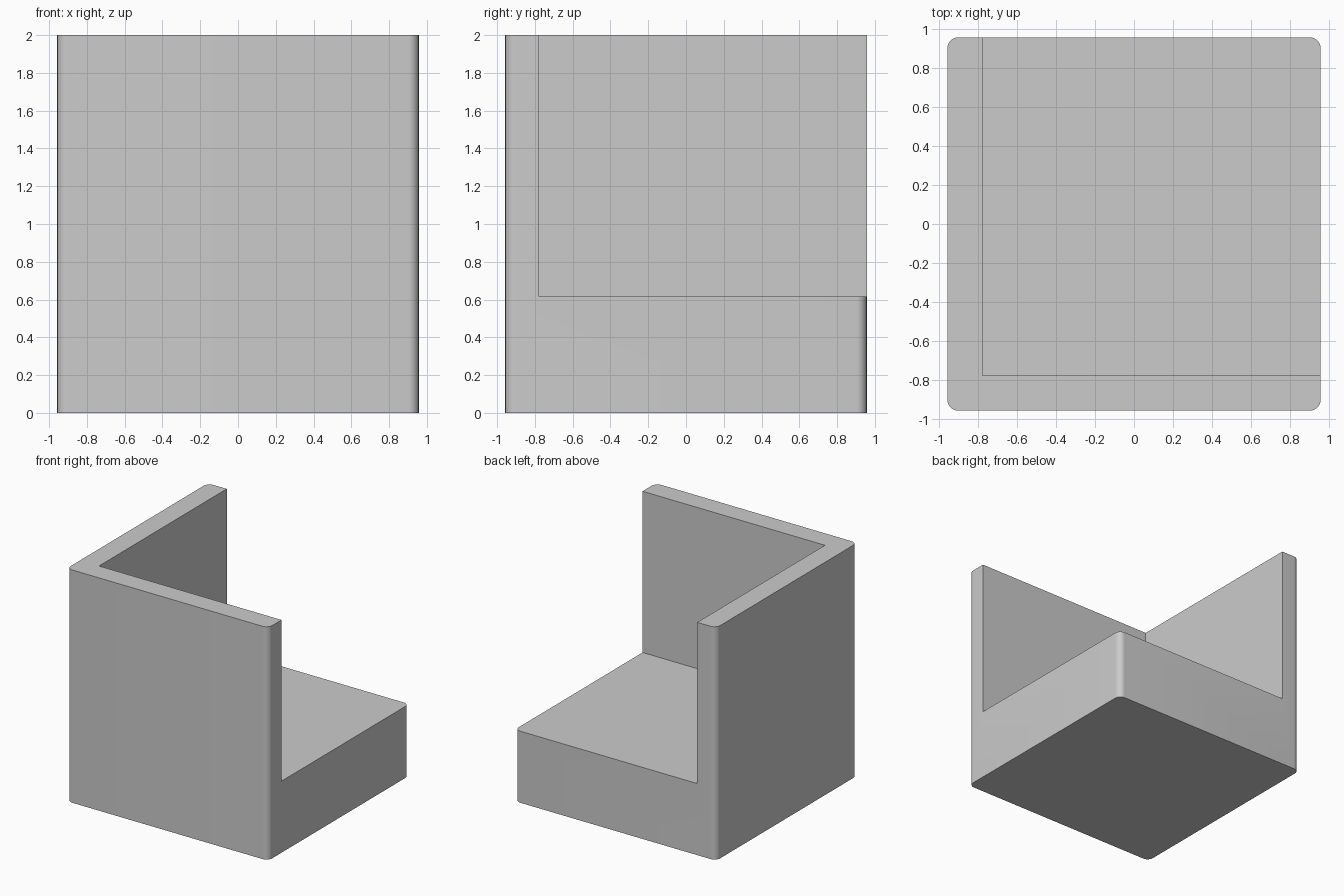
import bpy
import bmesh
import math
from mathutils import Matrix, Vector

HALF = 0.957      # half the width of the square footprint
HEIGHT = 2.0
SEAT_Z = 0.615    # top of the solid base
INNER = -0.777    # inner face of both walls
RADIUS = 0.055    # rounding of the upright corners

cube = bpy.data.objects.get("Cube")
if cube:
    bpy.data.objects.remove(cube, do_unlink=True)

grey = bpy.data.materials.new("plain_grey")
grey.use_nodes = True
grey.diffuse_color = (0.6, 0.6, 0.6, 1)
grey.node_tree.nodes["Principled BSDF"].inputs["Base Color"].default_value = (0.6, 0.6, 0.6, 1)


def box(name, low, high, radius=0):
    """Box between two corners, with optional rounded upright edges."""
    low, high = Vector(low), Vector(high)
    bm = bmesh.new()
    bmesh.ops.create_cube(bm, size=1)
    bmesh.ops.transform(bm, verts=bm.verts, matrix=Matrix.LocRotScale(
        (low + high) / 2, None, high - low))
    if radius:
        upright = [e for e in bm.edges
                   if abs(e.verts[0].co.z - e.verts[1].co.z) > 0.1]
        bmesh.ops.bevel(bm, geom=upright, offset=radius, segments=10,
                        profile=0.5, affect='EDGES')
    mesh = bpy.data.meshes.new(name)
    bm.to_mesh(mesh)
    bm.free()
    mesh.materials.append(grey)
    obj = bpy.data.objects.new(name, mesh)
    bpy.context.collection.objects.link(obj)
    return obj


# Rounded block, with the back left corner cut away to leave a base and two walls
block = box("corner_block", (-HALF, -HALF, 0), (HALF, HALF, HEIGHT), RADIUS)
cutter = box("corner_cutter", (INNER, INNER, SEAT_Z), (2, 2, 3))
cutter.hide_render = True

cut = block.modifiers.new("corner_cut", 'BOOLEAN')
cut.operation = 'DIFFERENCE'
cut.solver = 'EXACT'
cut.object = cutter

bpy.ops.object.select_all(action='DESELECT')
block.select_set(True)
bpy.context.view_layer.objects.active = block
bpy.ops.object.modifier_apply(modifier=cut.name)
bpy.data.objects.remove(cutter, do_unlink=True)

# Smooth rounded corners, crisp edges elsewhere
bpy.ops.object.shade_smooth_by_angle(angle=math.radians(30))
